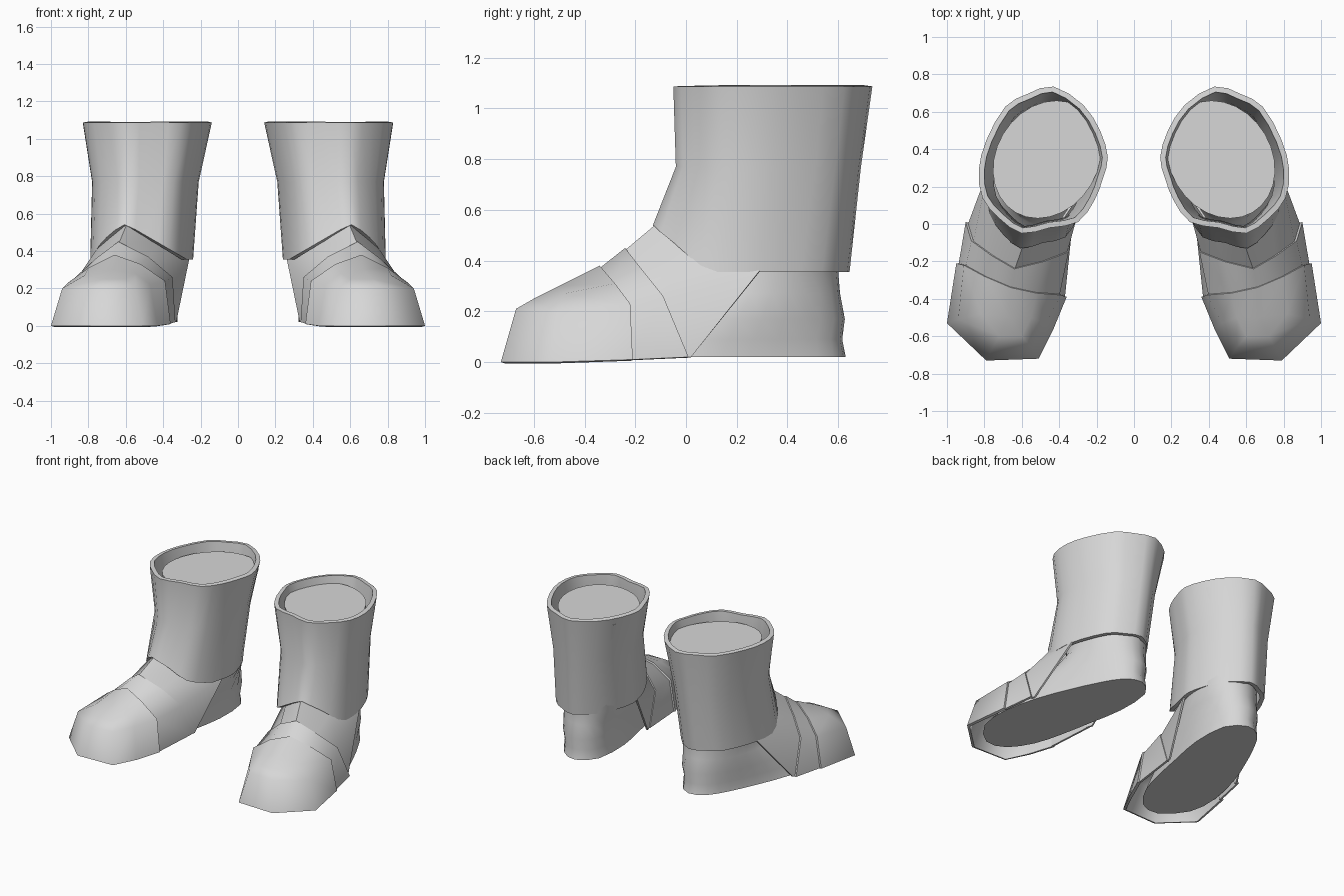
import bpy
import bmesh
import math
from mathutils import Vector

start_cube = bpy.data.objects.get("Cube")
if start_cube:
    bpy.data.objects.remove(start_cube, do_unlink=True)

# One plain grey for everything
grey = bpy.data.materials.new("plain grey")
grey.use_nodes = True
grey.diffuse_color = (0.68, 0.68, 0.68, 1)
grey.node_tree.nodes["Principled BSDF"].inputs["Base Color"].default_value = grey.diffuse_color


def build(name, rows, side, closed=False, capped=False, thickness=0.0):
    """Skin a grid of point rows; side is 1 for the left boot, -1 for the right."""
    bm = bmesh.new()
    grid = [[bm.verts.new((side * x, y, z)) for x, y, z in row] for row in rows]
    count = len(rows[0])
    for lower, upper in zip(grid, grid[1:]):
        for i in range(count if closed else count - 1):
            j = (i + 1) % count
            bm.faces.new((lower[i], lower[j], upper[j], upper[i]))
    if capped:
        bm.faces.new(grid[0])
        bm.faces.new(grid[-1])
    bmesh.ops.remove_doubles(bm, verts=bm.verts, dist=0.0005)
    bmesh.ops.recalc_face_normals(bm, faces=bm.faces)
    mesh = bpy.data.meshes.new(name)
    bm.to_mesh(mesh)
    bm.free()
    mesh.materials.append(grey)
    obj = bpy.data.objects.new(name, mesh)
    bpy.context.collection.objects.link(obj)
    bpy.ops.object.select_all(action="DESELECT")
    obj.select_set(True)
    bpy.context.view_layer.objects.active = obj
    if thickness:
        shell = obj.modifiers.new("shell", "SOLIDIFY")
        shell.thickness = thickness
        shell.offset = -1
        bpy.ops.object.modifier_apply(modifier=shell.name)
    bpy.ops.object.shade_smooth_by_angle(angle=math.radians(68))


def tuck(row):
    """Shrink an edge row a little so that it slides under the next plate."""
    centre = Vector((0.63, -0.15, 0.0))
    return [centre + (Vector(p) - centre) * 0.965 + Vector((0, -0.012, 0)) for p in row]


def rounded(outline):
    """Double the points of a closed outline along a smooth curve."""
    points = [Vector(p) for p in outline]
    result = []
    for i, point in enumerate(points):
        after, beyond = points[(i + 1) % len(points)], points[(i + 2) % len(points)]
        result += [point, (9 * (point + after) - points[i - 1] - beyond) / 16]
    return result


def leg_ring(x, y, z, rx, ry, skew, count):
    """Ellipse whose front leans outward by the skew."""
    angles = [2 * math.pi * i / count for i in range(count)]
    return [(x + rx * math.sin(a) - skew * math.cos(a), y + ry * math.cos(a), z) for a in angles]


# Foot and leg: sole outline from the heel round the outer side, blended into an ankle
sole = rounded([(.46, .63), (.58, .58), (.67, .44), (.76, .25), (.85, .02), (.91, -.25),
                (.89, -.48), (.74, -.64), (.59, -.61), (.48, -.45), (.42, -.25), (.37, 0),
                (.325, .25), (.34, .52)])
ankle = leg_ring(.49, .30, .36, .225, .30, .02, len(sole))
foot_rows = []
for z, blend, swell in ((.02, 0, 1), (.09, .18, .98), (.17, .4, 1.02), (.27, .75, 1)):
    ring = []
    for (sx, sy), (ax, ay, _) in zip(sole, ankle):
        x, y = sx + (ax - sx) * blend, sy + (ay - sy) * blend
        ring.append((.5 + (x - .5) * swell, .2 + (y - .2) * swell, z))
    foot_rows.append(ring)
foot_rows += [ankle, leg_ring(.49, .33, .7, .24, .28, .03, len(sole))]
foot_rows.append(leg_ring(.465, .345, 1.04, .285, .315, .05, len(sole)))

# Shaft: top outline with pointed front and back, refitted at each lower level
rim = rounded([(.43, .74), (.57, .70), (.69, .63), (.79, .45), (.83, .29), (.81, .14),
               (.72, .03), (.60, -.05), (.45, -.02), (.30, .01), (.21, .13), (.165, .25),
               (.14, .36), (.18, .50), (.27, .64)])


def fit_rim(left, right, front, back, z):
    return [(left + (x - .14) / .69 * (right - left),
             front + (y + .05) / .79 * (back - front), z) for x, y in rim]


hem = []
for x, y, z in fit_rim(.24, .79, -.13, .645, .355):
    if y < .08:  # chevron cut over the instep
        z = max(z, min(z + .9 * (.08 - y), .545 - .58 * abs(x - .6)))
    hem.append((x, y, z))
shaft_rows = [hem, fit_rim(.21, .78, -.04, .69, .77), fit_rim(.14, .83, -.05, .735, 1.087)]

# Toe cap: levels run from the outer back corner round the toe to the inner back corner
toe_floor = [(.95, -.21, .01), (1, -.53, 0), (.79, -.73, 0), (.51, -.72, 0),
             (.43, -.56, 0), (.36, -.39, .01)]
toe_wall = [(.91, -.22, .23), (.94, -.51, .20), (.76, -.67, .21), (.55, -.66, .21),
            (.47, -.53, .22), (.39, -.38, .24)]
toe_top = [(.80, -.28, .31), (.82, -.48, .27), (.72, -.60, .25), (.60, -.60, .25),
           (.55, -.50, .28), (.52, -.37, .33)]
toe_peak, toe_crown = (.66, -.34, .38), (.67, -.50, .30)
toe_rows = [toe_floor, toe_wall, toe_top, [toe_peak] + [toe_crown] * 4 + [toe_peak]]
toe_edge = [row[0] for row in toe_rows] + [row[-1] for row in toe_rows[-2::-1]]

# Instep and ankle plates: edges run from the outer floor over the ridge to the inner floor
instep_edge = [(.90, .01, .02), (.87, -.09, .26), (.76, -.17, .36), (.64, -.24, .45),
               (.48, -.20, .37), (.35, -.15, .26), (.335, -.06, .02)]
ankle_edge = [(.88, .02, .02), (.78, .29, .36), (.73, .06, .45), (.59, -.105, .555),
              (.41, -.02, .45), (.26, .20, .36), (.33, -.03, .02)]

for side, label in ((1, "left"), (-1, "right")):
    build(label + "_foot", foot_rows, side, closed=True, capped=True)
    build(label + "_shaft", shaft_rows, side, closed=True, thickness=0.03)
    build(label + "_toe_cap", toe_rows, side, thickness=0.02)
    build(label + "_instep_plate", [tuck(toe_edge), instep_edge], side, thickness=0.015)
    build(label + "_ankle_plate", [tuck(instep_edge), ankle_edge], side, thickness=0.012)
